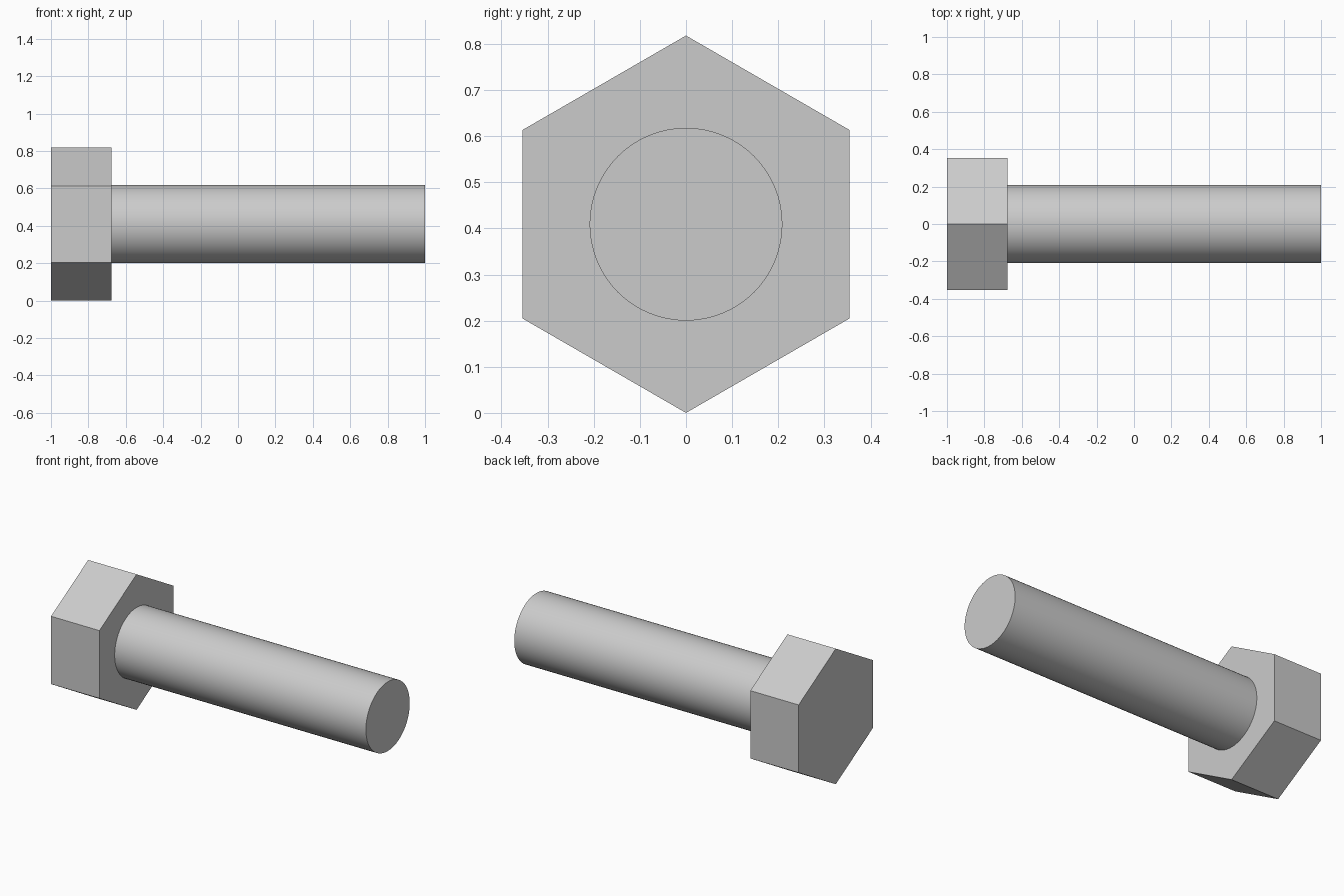
import bpy, bmesh
from math import sin, cos, tau, radians

if "Cube" in bpy.data.objects:
    bpy.data.objects.remove(bpy.data.objects["Cube"])

HEAD_R = 0.409      # centre to corner; the bolt rests on its lowest corner
SHANK_R = 0.209


def prism(name, sides, radius, x0, x1):
    """Closed prism along x, with a corner pointing straight up."""
    bm = bmesh.new()
    ring = [bm.verts.new((x0, radius * sin(tau * i / sides),
                          HEAD_R + radius * cos(tau * i / sides)))
            for i in range(sides)]
    face = bm.faces.new(ring)
    solid = bmesh.ops.extrude_face_region(bm, geom=[face], use_keep_orig=True)
    tops = [v for v in solid["geom"] if isinstance(v, bmesh.types.BMVert)]
    bmesh.ops.translate(bm, verts=tops, vec=(x1 - x0, 0, 0))
    bmesh.ops.recalc_face_normals(bm, faces=bm.faces)
    mesh = bpy.data.meshes.new(name)
    bm.to_mesh(mesh)
    bm.free()
    obj = bpy.data.objects.new(name, mesh)
    bpy.context.collection.objects.link(obj)
    return obj


# Hexagonal head
prism("bolt_head", 6, HEAD_R, -1.0, -0.677)

# Round shank, set slightly into the head
shank = prism("bolt_shank", 64, SHANK_R, -0.69, 1.0)
bpy.context.view_layer.objects.active = shank
shank.select_set(True)
bpy.ops.object.shade_smooth_by_angle(angle=radians(30))
